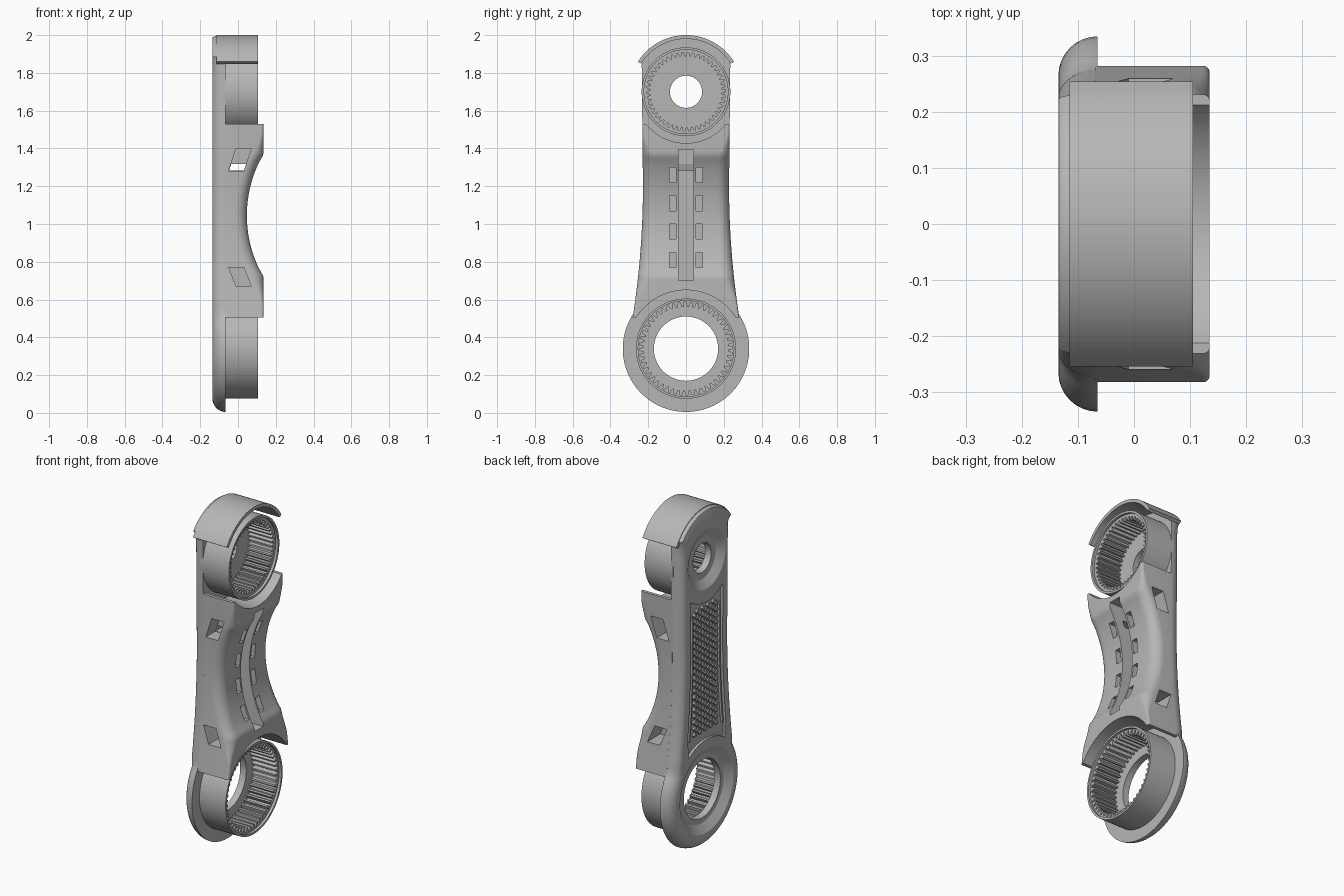
import bpy, bmesh, math
from math import sin, cos, pi, sqrt, radians

old = bpy.data.objects.get("Cube")
if old:
    bpy.data.objects.remove(old, do_unlink=True)

grey = bpy.data.materials.new("mid grey")
grey.use_nodes = True
COLOR = (0.47, 0.47, 0.47, 1)
grey.diffuse_color = COLOR
grey.node_tree.nodes["Principled BSDF"].inputs["Base Color"].default_value = COLOR

LOW, HIGH = 0.34, 1.70          # heights of the two bearing centres
PLATE = -0.065                  # front face of the back plate
BACK = -0.135
TIP = 0.135


def finish(name, bm):
    bmesh.ops.recalc_face_normals(bm, faces=bm.faces)
    mesh = bpy.data.meshes.new(name)
    bm.to_mesh(mesh)
    bm.free()
    mesh.materials.append(grey)
    ob = bpy.data.objects.new(name, mesh)
    bpy.context.collection.objects.link(ob)
    return ob


def loft(name, loops, wrap=False):
    """Skin closed loops of equal length; wrap joins last to first."""
    bm = bmesh.new()
    rows = [[bm.verts.new(p) for p in lp] for lp in loops]
    pairs = list(zip(rows, rows[1:]))
    if wrap:
        pairs.append((rows[-1], rows[0]))
    else:
        bm.faces.new(rows[0])
        bm.faces.new(rows[-1])
    n = len(rows[0])
    for a, b in pairs:
        for i in range(n):
            j = (i + 1) % n
            bm.faces.new((a[i], a[j], b[j], b[i]))
    return finish(name, bm)


def at(x, pts):
    return [(x, y, z) for y, z in pts]


def circle(cz, r, n=96):
    return [(r * cos(2 * pi * i / n), cz + r * sin(2 * pi * i / n)) for i in range(n)]


def prism(name, pts, x0, x1):
    return loft(name, [at(x0, pts), at(x1, pts)])


def cone(cz, r0, r1, x0, x1):
    return loft("cutter", [at(x0, circle(cz, r0)), at(x1, circle(cz, r1))])


def tube(name, outer, inner, x0, x1):
    return loft(name, [at(x0, outer), at(x1, outer), at(x1, inner), at(x0, inner)], True)


def box(x0, x1, y0, y1, z0, z1):
    return prism("cutter", [(y0, z0), (y1, z0), (y1, z1), (y0, z1)], x0, x1)


def cut(ob, cutters):
    bpy.context.view_layer.objects.active = ob
    for c in cutters:
        c.hide_render = True
        m = ob.modifiers.new("cut", "BOOLEAN")
        m.operation, m.solver, m.object = "DIFFERENCE", "EXACT", c
        bpy.ops.object.modifier_apply(modifier=m.name)
        bpy.data.objects.remove(c, do_unlink=True)


def smooth(ob, angle=30):
    bpy.ops.object.select_all(action="DESELECT")
    ob.select_set(True)
    bpy.context.view_layer.objects.active = ob
    bpy.ops.object.shade_smooth_by_angle(angle=radians(angle))


def half_width(z):
    if z < 1.2:
        return 0.228 + 0.055 * ((1.2 - z) / 0.7) ** 2
    return 0.228 + 0.01 * (z - 1.2)


def ramp(t):
    t = max(0.0, min(1.0, t))
    return t * t * (3 - 2 * t)


def waist(z):
    """0 at the two ends of the arm, 1 in the thin middle."""
    t = abs(z - 1.045) / 0.32
    return max(0.0, 1 - t * t) ** 0.9 if t < 1 else 0.0


# Back plate: outline inset step by step for the rounded rear edge
def outline(d):
    side = []
    a1 = radians(34)
    for i in range(25):
        a = -pi / 2 + (a1 + pi / 2) * i / 24
        side.append(((0.335 - d) * cos(a), LOW + (0.335 - d) * sin(a)))
    for i in range(26):
        z = 0.56 + 1.28 * i / 25
        side.append((half_width(z) - 0.7 * d, z))
    a0 = radians(39)
    for i in range(17):
        a = a0 + (pi / 2 - a0) * i / 16
        r = 0.30 - 0.2 * d
        side.append((r * cos(a), HIGH + r * sin(a)))
    return side + [(-y, z) for y, z in side[-2:0:-1]]


steps = [pi / 2 * i / 8 for i in range(9)]
plate = loft("back_plate", [at(PLATE - 0.07 * sin(t), outline(0.07 * (1 - cos(t)))) for t in steps])

# Recessed rear panel, with ends following the bearings
ys = [-1 + 2 * i / 16 for i in range(17)]
bottom = [(0.17 * u, LOW + sqrt(0.30 ** 2 - (0.17 * u) ** 2)) for u in ys]
top = [(0.15 * u, HIGH - sqrt(0.25 ** 2 - (0.15 * u) ** 2)) for u in ys[::-1]]
mids = [0.72 + 0.07 * i for i in range(10)]
right = [(half_width(z) - 0.08, z) for z in mids]
left = [(-y, z) for y, z in right[::-1]]
panel = prism("cutter", bottom + right + top + left, BACK - 0.02, BACK + 0.015)

cut(plate, [panel,
            cone(LOW, 0.17, 0.17, -0.3, 0.1), cone(LOW, 0.25, 0.20, BACK - 0.001, -0.105),
            cone(HIGH, 0.085, 0.085, -0.3, 0.1), cone(HIGH, 0.175, 0.125, BACK - 0.001, -0.105)])
smooth(plate)

# Raised studs on the rear panel
bm = bmesh.new()
for row in range(40):
    z = 0.70 + row * 0.0185
    for col in range(-4, 5):
        if (row + col) % 2 == 0:
            made = bmesh.ops.create_cone(bm, cap_ends=True, segments=6, radius1=0.015,
                                         radius2=0.011, depth=0.014)
            for v in made["verts"]:
                x, y, h = v.co
                v.co = (-0.126 - h, col * 0.025 + y, z + x)
finish("panel_studs", bm)

# Rails along the sides of the panel
for s, label in ((-1, "right"), (1, "left")):
    edge = [0.68 + 0.08 * i for i in range(10)]
    pts = [(s * (half_width(z) - 0.098), z) for z in edge]
    pts += [(s * (half_width(z) - 0.108), z) for z in edge[::-1]]
    prism(label + "_panel_rail", pts, BACK + 0.002, -0.115)


# Arm body: cross sections along z, saddle shaped with soft shoulders
def section(z):
    w = half_width(z)
    x = TIP - 0.088 * waist(z)
    r = 0.012 + 0.05 * ramp((0.46 - abs(z - 1.03)) / 0.16)
    half = [(-0.07, w)]
    for i in range(9):
        a = pi / 2 * i / 8
        half.append((x - r + r * sin(a), w - r + r * cos(a)))
    full = half + [(px, -py) for px, py in half[::-1]]
    return [(px, py, z) for px, py in full]


body = loft("arm_body", [section(0.505 + 1.025 * i / 60) for i in range(61)])

cutters = [cone(LOW, 0.31, 0.31, -0.1, 0.3), cone(HIGH, 0.272, 0.272, -0.1, 0.3),
           box(-0.03, 0.3, -0.04, 0.04, 0.70, 1.395)]
for z in (0.81, 0.96, 1.11, 1.26):
    depth = TIP - 0.088 * waist(z) - 0.035
    for s in (-1, 1):
        cutters.append(box(depth, 0.3, s * 0.07 - 0.018, s * 0.07 + 0.018, z - 0.04, z + 0.04))


# Slanted side windows
def window(z0, z1, x0, x1, y0, y1):
    pts = [(x0, z0), (x0 + 0.08, z0), (x1 + 0.08, z1), (x1, z1)]
    return loft("cutter", [[(x, y, z) for x, z in pts] for y in (y0, y1)])


for s in (-1, 1):
    cutters.append(window(1.28, 1.40, -0.05, -0.01, s * 0.14, s * 0.4))
    cutters.append(window(0.67, 0.77, -0.01, -0.05, s * 0.14, s * 0.4))
cutters.append(window(1.282, 1.318, -0.048, -0.036, -0.15, 0.15))
cut(body, cutters)
smooth(body)


# Bearing housings with internal teeth
def teeth(cz, root, tip, count):
    pts = []
    for i in range(count):
        for f, r in ((0, root), (0.3, root), (0.5, tip), (0.8, tip)):
            a = 2 * pi * (i + f) / count
            pts.append((r * cos(a), cz + r * sin(a)))
    return pts


def housing(label, cz, outer, lip, root, tip, count):
    smooth(tube(label + "_housing", circle(cz, outer), circle(cz, lip), -0.08, 0.105))
    tube(label + "_gear", circle(cz, lip + 0.003, count * 4), teeth(cz, root, tip, count), -0.07, 0.09)


housing("lower", LOW, 0.265, 0.253, 0.246, 0.222, 48)
housing("upper", HIGH, 0.235, 0.222, 0.208, 0.188, 46)

# Curved hood over the upper bearing
angles = [radians(32 + 116 * i / 40) for i in range(41)]
arc = [(0.30 * cos(a), HIGH + 0.30 * sin(a)) for a in angles]
arc += [(0.28 * cos(a), HIGH + 0.28 * sin(a)) for a in angles[::-1]]
smooth(prism("upper_hood", arc, -0.115, 0.105))
